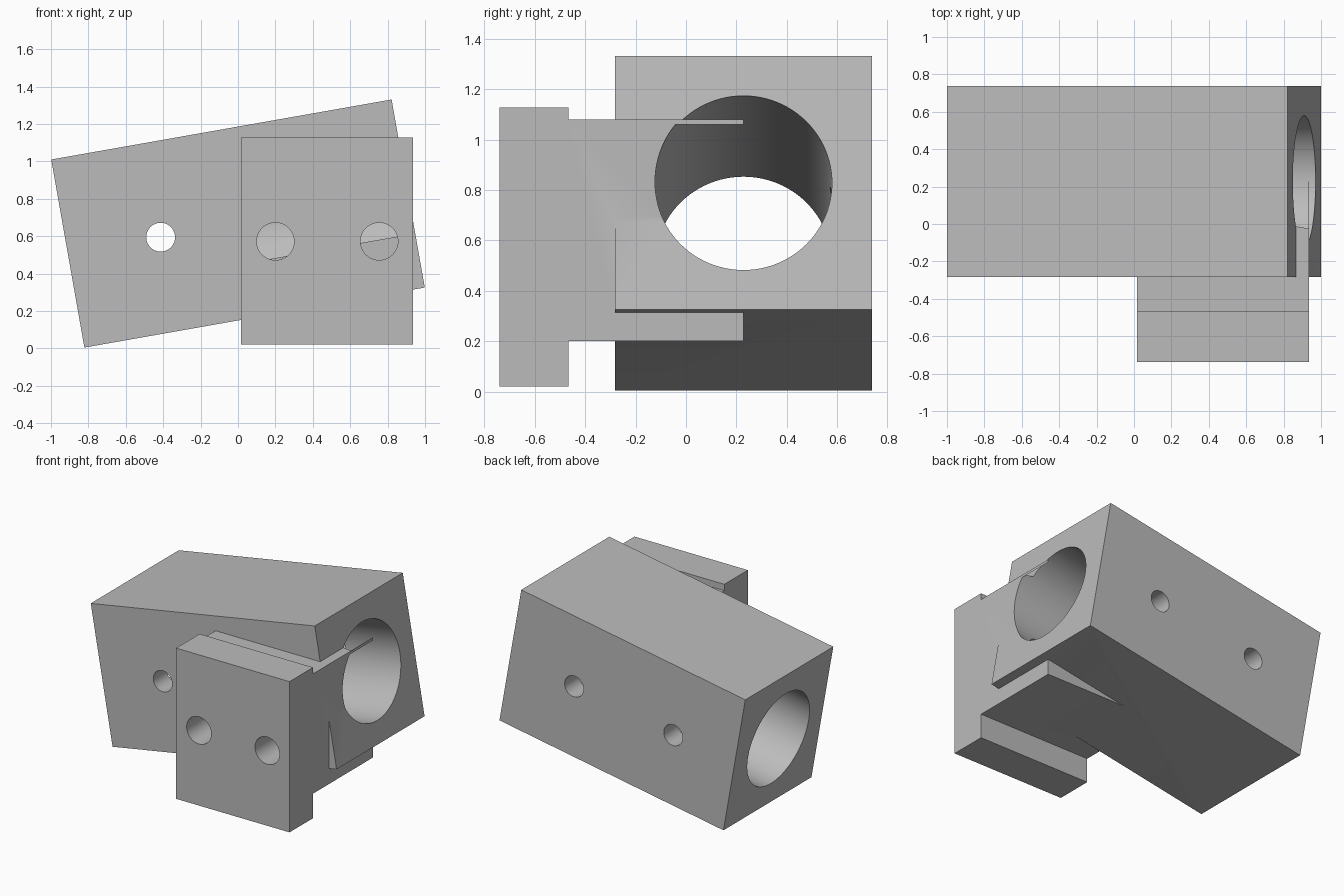
import bpy
import bmesh
import math
from mathutils import Matrix, Vector

if "Cube" in bpy.data.objects:
    bpy.data.objects.remove(bpy.data.objects["Cube"], do_unlink=True)

TILT = math.radians(10)
AXIS_Y = 0.228
LENGTH, SIDE = 1.848, 1.021
# Frame of the tilted housing: local x runs along the bore
frame = Matrix.Translation((0, AXIS_Y, 0.6675)) @ Matrix.Rotation(-TILT, 4, "Y")

grey = bpy.data.materials.new("plain grey")
grey.use_nodes = True
colour = (0.5, 0.5, 0.5, 1)
grey.diffuse_color = colour
grey.node_tree.nodes["Principled BSDF"].inputs["Base Color"].default_value = colour


def finish(name, bm):
    bmesh.ops.recalc_face_normals(bm, faces=bm.faces)
    mesh = bpy.data.meshes.new(name)
    bm.to_mesh(mesh)
    bm.free()
    mesh.materials.append(grey)
    obj = bpy.data.objects.new(name, mesh)
    bpy.context.collection.objects.link(obj)
    return obj


def cylinder(name, start, end, radius, sides):
    start, end = Vector(start), Vector(end)
    bm = bmesh.new()
    turn = (end - start).to_track_quat("Z", "Y").to_matrix().to_4x4()
    bmesh.ops.create_cone(bm, cap_ends=True, segments=sides, radius1=radius,
                          radius2=radius, depth=(end - start).length,
                          matrix=Matrix.Translation((start + end) / 2) @ turn)
    return finish(name, bm)


def combine(target, tool, operation):
    mod = target.modifiers.new(tool.name, "BOOLEAN")
    mod.operation = operation
    mod.solver = "EXACT"
    mod.object = tool
    bpy.ops.object.select_all(action="DESELECT")
    target.select_set(True)
    bpy.context.view_layer.objects.active = target
    bpy.ops.object.modifier_apply(modifier=mod.name)
    bpy.data.objects.remove(tool, do_unlink=True)


# Tilted square housing
bm = bmesh.new()
bmesh.ops.create_cube(bm, size=1, matrix=frame @ Matrix.Diagonal((LENGTH, SIDE, SIDE, 1)))
body = finish("bored_housing_with_bracket", bm)

# Upright bracket: T-shaped profile in y and z, extruded along x
profile = [(-0.739, 0.02), (-0.466, 0.02), (-0.466, 0.2), (AXIS_Y, 0.2),
           (AXIS_Y, 1.08), (-0.466, 1.08), (-0.466, 1.127), (-0.739, 1.127)]
bm = bmesh.new()
face = bm.faces.new([bm.verts.new((0.015, y, z)) for y, z in profile])
sweep = bmesh.ops.extrude_face_region(bm, geom=[face])
moved = [v for v in sweep["geom"] if isinstance(v, bmesh.types.BMVert)]
bmesh.ops.translate(bm, verts=moved, vec=(0.921, 0, 0))
combine(body, finish("bracket", bm), "UNION")

# Main bore through housing and bracket
bore = cylinder("bore", frame @ Vector((-0.99, 0, 0)), frame @ Vector((0.99, 0, 0)), 0.351, 96)
combine(body, bore, "DIFFERENCE")

# Cross holes: one right through, one in the rear wall only
for along, front in ((-0.42, -0.8), (0.398, 0)):
    hole = cylinder("cross_hole", frame @ Vector((along, front, 0)),
                    frame @ Vector((along, 0.8, 0)), 0.077, 48)
    combine(body, hole, "DIFFERENCE")

# Pair of blind mounting holes in the bracket front
for x in (0.2, 0.755):
    hole = cylinder("mounting_hole", (x, -0.9, 0.572), (x, -0.048, 0.572), 0.1, 48)
    combine(body, hole, "DIFFERENCE")

bpy.ops.object.select_all(action="DESELECT")
body.select_set(True)
bpy.context.view_layer.objects.active = body
bpy.ops.object.shade_smooth_by_angle(angle=math.radians(30))
